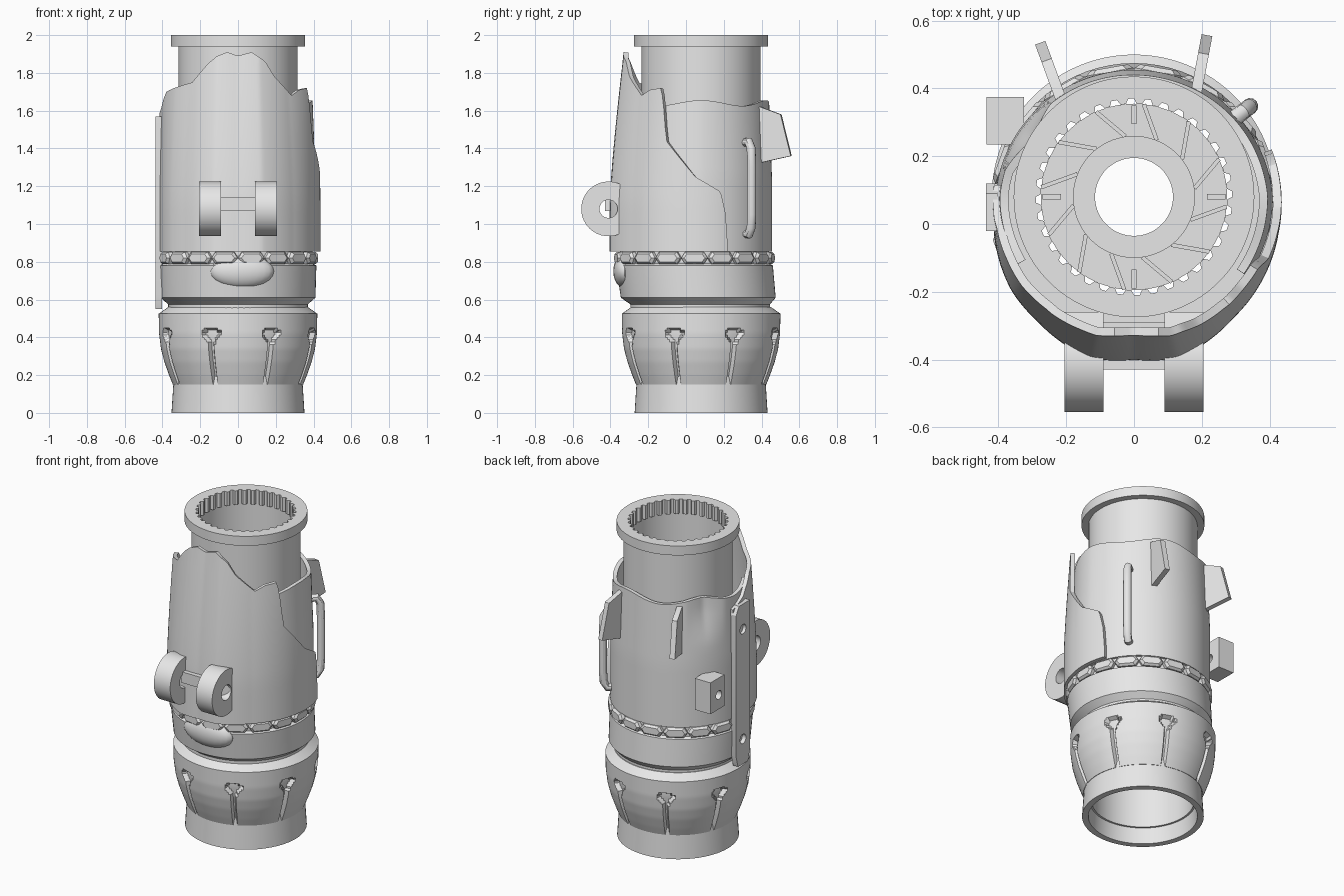
import bpy, bmesh, math
from mathutils import Matrix, Vector

cube = bpy.data.objects.get("Cube")
if cube:
    bpy.data.objects.remove(cube, do_unlink=True)

AXIS_Y = 0.08
grey = bpy.data.materials.new("plain_grey")
grey.use_nodes = True
grey.diffuse_color = (0.8, 0.8, 0.8, 1)
grey.node_tree.nodes["Principled BSDF"].inputs["Base Color"].default_value = (0.8, 0.8, 0.8, 1)
parts = []


def register(name, data):
    ob = bpy.data.objects.new(name, data)
    bpy.context.collection.objects.link(ob)
    data.materials.append(grey)
    parts.append(ob)
    return ob


def from_bmesh(name, bm, fix=True):
    if fix:
        bmesh.ops.recalc_face_normals(bm, faces=bm.faces)
    me = bpy.data.meshes.new(name)
    bm.to_mesh(me)
    bm.free()
    return register(name, me)


def polar(phi, r, z, cy=AXIS_Y):
    """Point at angle phi (degrees) from the front, turning toward +x."""
    a = math.radians(phi)
    return Vector((r * math.sin(a), cy - r * math.cos(a), z))


def interp(table, x):
    for (x0, y0), (x1, y1) in zip(table, table[1:]):
        if x <= x1:
            return y0 + (y1 - y0) * max(0, x - x0) / (x1 - x0)
    return table[-1][1]


def lathe(name, profile, segs=72, warp=None):
    """Spin a closed profile of (radius, z[, centre y]) about the axis."""
    bm = bmesh.new()
    rings = []
    for s in range(segs):
        phi = 360 * s / segs
        rings.append([bm.verts.new(polar(phi, warp(phi, p[0], p[1]) if warp else p[0], p[1], *p[2:]))
                      for p in profile])
    n = len(profile)
    for s in range(segs):
        a, b = rings[s], rings[(s + 1) % segs]
        for k in range(n):
            m = (k + 1) % n
            bm.faces.new((a[k], b[k], b[m], a[m]))
    return from_bmesh(name, bm)


def shell(name, start, end, bottom, top, radius, cols=100, rows=16):
    """Curved sheet with a ragged top edge, thickened inward."""
    bm = bmesh.new()
    grid = []
    for i in range(cols + 1):
        phi = start + (end - start) * i / cols
        heights = [bottom + (top(phi) - bottom) * j / rows for j in range(rows + 1)]
        grid.append([bm.verts.new(polar(phi, radius(phi, z), z)) for z in heights])
    for a, b in zip(grid, grid[1:]):
        for j in range(rows):
            bm.faces.new((a[j], b[j], b[j + 1], a[j + 1]))
    ob = from_bmesh(name, bm, fix=False)
    mod = ob.modifiers.new("thickness", "SOLIDIFY")
    mod.thickness = 0.025
    mod.offset = -1
    return ob


def slab(name, loops, thick, origin, u, v):
    """Flat outline with optional holes, extruded about its plane."""
    cu = bpy.data.curves.new(name, "CURVE")
    cu.dimensions = "2D"
    cu.fill_mode = "BOTH"
    cu.extrude = thick / 2
    for loop in loops:
        sp = cu.splines.new("POLY")
        sp.points.add(len(loop) - 1)
        for pt, (x, y) in zip(sp.points, loop):
            pt.co = (x, y, 0, 1)
        sp.use_cyclic_u = True
    ob = register(name, cu)
    u, v = Vector(u).normalized(), Vector(v)
    ob.matrix_world = Matrix.Translation(origin) @ Matrix((u, v, u.cross(v))).transposed().to_4x4()
    return ob


def arc(x, y, r, a0=0, a1=360, n=24):
    last = n if a1 - a0 == 360 else n - 1
    return [(x + r * math.cos(math.radians(a0 + (a1 - a0) * k / last)),
             y + r * math.sin(math.radians(a0 + (a1 - a0) * k / last))) for k in range(n)]


def rect(x0, x1, y0, y1):
    return [(x0, y0), (x1, y0), (x1, y1), (x0, y1)]


# Inner barrel, top flange and the toothed bore
lathe("core_tube", [(.315, .1), (.315, 1.96), (.295, 1.96), (.295, .1)])
lathe("top_flange", [(.355, 1.94), (.355, 2), (.275, 2), (.275, 1.91), (.31, 1.91), (.31, 1.94)], 216,
      lambda phi, r, z: .29 if r == .275 and int(phi * .6 + .01) % 6 < 3 else r)

# Bottom collar and bulging sleeve with eight creases
lathe("bottom_collar", [(.352, 0), (.34, .19), (.30, .19), (.315, 0)])


def crease(phi, r, z):
    off = abs((phi - 25 + 22.5) % 45 - 22.5)
    width = interp([(.14, 1.6), (.36, 1.2), (.43, 7), (.45, 0)], z)
    return r - .025 if r > .33 and .14 < z < .45 and off < width else r


SLEEVE = [(.15, .345), (.2, .365), (.27, .39), (.34, .408), (.42, .418), (.525, .42)]
levels = [.15 + .0125 * k for k in range(31)]
lathe("petal_sleeve", [(interp(SLEEVE, z), z) for z in levels]
      + [(.37, .56), (.30, .56), (.30, .15)], 240, crease)

# Waist band and the pad groove
lathe("waist_band", [(.37, .55, .075), (.37, .575, .075), (.41, .61, .065), (.415, .78, .045),
                     (.395, .79, .045), (.395, .88, .045), (.30, .88), (.30, .55)])
bm = bmesh.new()
for k in range(18):
    phi = 20 * k + 10
    place = Matrix.Translation(polar(phi, .395, .82, .045)) @ Matrix.Rotation(math.radians(phi), 4, "Z")
    outline = [(-.07, 0), (-.05, -.032), (.05, -.032), (.07, 0), (.05, .032), (-.05, .032)]
    back = [bm.verts.new(place @ Vector((x, .03, z))) for x, z in outline]
    mid = [bm.verts.new(place @ Vector((x, -.015, z))) for x, z in outline]
    front = [bm.verts.new(place @ Vector((x * .8, -.028, z * .65))) for x, z in outline]
    for a, b in ((back, mid), (mid, front)):
        for i in range(6):
            j = (i + 1) % 6
            bm.faces.new((a[i], a[j], b[j], b[i]))
    bm.faces.new(front)
from_bmesh("ring_pads", bm)
bm = bmesh.new()
bmesh.ops.create_uvsphere(bm, u_segments=24, v_segments=12, radius=1,
                          matrix=Matrix.Translation((.02, -.325, .75)) @ Matrix.Diagonal((.17, .06, .09, 1)))
from_bmesh("front_swelling", bm)

# Outer shells
FRONT_TOP = [(-95, 1.55), (-80, 1.6), (-65, 1.7), (-35, 1.75), (-22, 1.85), (-15, 1.89), (-8, 1.91), (0, 1.89),
             (10, 1.91), (20, 1.86), (27, 1.78), (42, 1.68), (50, 1.71), (60, 1.72), (62, 1.65),
             (65, 1.44), (86, 1.25), (104, 1.17), (108, 1.04), (109, .9)]
FRONT_R = [(-95, .42), (-77, .425), (-52, .456), (-38, .465), (-15, .495), (0, .482), (15, .495),
           (39, .463), (76, .44), (109, .43)]


def front_radius(phi, z):
    taper = min(1, max(0, (z - 1.1) / .8)) ** 1.3
    return interp(FRONT_R, phi) - .075 * taper * max(.15, math.cos(math.radians(phi)))


def back_radius(phi, z):
    base = .41 - .035 * max(0, -math.cos(math.radians(phi)))
    dent = max(0, 1 - abs(phi - 240) / 18) * min(1, max(0, (z - 1.38) / .2))
    return base - .035 * dent - .015 * max(0, (z - 1.25) / .4)


shell("front_shell", -95, 109, .855, lambda p: interp(FRONT_TOP, p), front_radius, 136)
shell("back_shell", 55, 300, .855, lambda p: 1.64 + .015 * math.sin(math.radians(p * 5)), back_radius)

# Front hinge lugs and the bar joining them
for side, label in ((1, "left"), (-1, "right")):
    outline = arc(-.41, 1.08, .145, 65, 295) + [(-.345, .94), (-.26, .96), (-.26, 1.2), (-.345, 1.22)]
    slab(label + "_hinge_lug", [outline, arc(-.41, 1.08, .048)], .115,
         (side * .148, 0, 0), (0, 1, 0), (0, 0, 1))
slab("hinge_bar", [rect(-.1, .1, 1.07, 1.14)], .14, (0, -.36, 0), (1, 0, 0), (0, 0, 1))

# Side strap and bored block on the right side
strap = [(0, .55), (.1, .55), (.12, .62), (.12, 1.52), (.09, 1.57), (-.02, 1.57), (-.02, .62)]
slab("side_strap", [strap, arc(.05, .71, .03), arc(.05, 1.41, .03)], .035,
     (-.42, 0, 0), (0, 1, 0), (0, 0, 1))
slab("bored_block", [rect(.235, .375, .99, 1.19), arc(.29, 1.08, .028)], .11,
     (-.38, 0, 0), (0, 1, 0), (0, 0, 1))

# Two back fins
for label, base, tip in (("right", (-.22, .38), (-.275, .53)), ("left", (.185, .395), (.215, .555))):
    way = (tip[0] - base[0], tip[1] - base[1], 0)
    slab(label + "_back_fin", [[(-.02, 1.32), (.165, 1.36), (.11, 1.58), (0, 1.62), (-.02, 1.62)]], .032,
         (base[0], base[1], 0), way, (0, 0, 1))

# Grab handle
cu = bpy.data.curves.new("grab_handle", "CURVE")
cu.dimensions = "3D"
cu.bevel_depth = .024
cu.bevel_resolution = 4
cu.use_fill_caps = True
path = [(.37, 1.43), (.41, 1.435), (.43, 1.4), (.435, 1.3), (.435, 1.05), (.43, .98), (.41, .945), (.37, .95)]
sp = cu.splines.new("POLY")
sp.points.add(len(path) - 1)
for pt, (r, z) in zip(sp.points, path):
    pt.co = (*polar(128, r, z), 1)
register("grab_handle", cu)

# Vaned disc inside the bore
lathe("bore_floor", [(.275, .96), (.275, .98), (.18, .98), (.18, 1.1), (.115, 1.1), (.115, .96)])
for k in range(12):
    a, b = polar(30 * k + 8, .18, 1.02), polar(30 * k + 24, .275, 1.02)
    slab("bore_vane", [rect(0, (b - a).length, -.05, .06)], .012, a, b - a, (0, 0, 1))
for k in range(4):
    slab("bore_peg", [rect(.215, .27, -.05, .08)], .016, (0, AXIS_Y, 1.02),
         (math.cos(k * math.pi / 2), math.sin(k * math.pi / 2), 0), (0, 0, 1))

# Turn everything into meshes and shade
bpy.ops.object.select_all(action="DESELECT")
for ob in parts:
    ob.select_set(True)
bpy.context.view_layer.objects.active = parts[0]
bpy.ops.object.convert(target="MESH")
bpy.ops.object.shade_smooth_by_angle(angle=math.radians(30))
